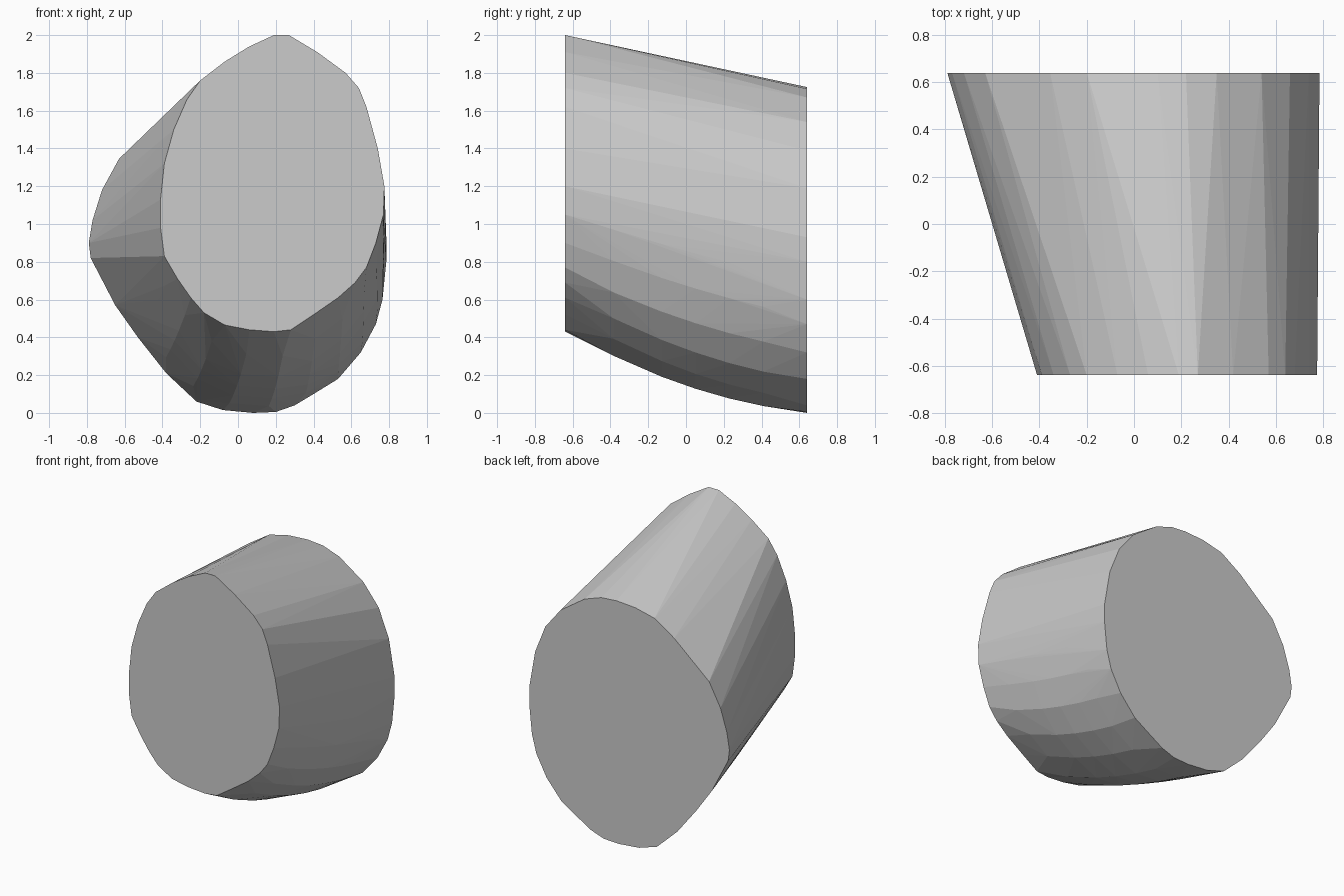
import bpy, bmesh, math

if "Cube" in bpy.data.objects:
    bpy.data.objects.remove(bpy.data.objects["Cube"])

# End outlines (x, z)
FRONT = [(.19, 2), (.27, 2), (.42, 1.91), (.57, 1.8), (.64, 1.72), (.68, 1.62), (.74, 1.4),
         (.775, 1.2), (.77, 1.05), (.73, .9), (.68, .77), (.62, .69), (.53, .61), (.4, .52),
         (.28, .44), (.19, .43), (.06, .44), (-.07, .465), (-.18, .53), (-.25, .61),
         (-.32, .71), (-.39, .83), (-.41, .98), (-.41, 1.13), (-.39, 1.32), (-.34, 1.5),
         (-.27, 1.66), (-.2, 1.76), (-.07, 1.86), (.06, 1.94)]
BACK = [(-.05, 1.715), (.1, 1.725), (.22, 1.715), (.35, 1.67), (.54, 1.54), (.66, 1.39),
        (.74, 1.19), (.785, .93), (.785, .8), (.765, .6), (.73, .47), (.65, .32), (.53, .18),
        (.4, .1), (.3, .04), (.2, .005), (.08, 0), (-.08, .015), (-.22, .06), (-.38, .21),
        (-.53, .4), (-.65, .57), (-.78, .82), (-.79, .9), (-.77, 1.02), (-.72, 1.18),
        (-.63, 1.345), (-.355, 1.58), (-.2, 1.68)]
Y = .64


def ray_point(outline, centre, ang):
    """Where a ray from the centre crosses the outline."""
    cx, cz = centre
    dx, dz = math.cos(ang), math.sin(ang)
    for (ax, az), (bx, bz) in zip(outline, outline[1:] + outline[:1]):
        ex, ez = bx - ax, bz - az
        den = dx * ez - dz * ex
        if abs(den) < 1e-9:
            continue
        r = ((ax - cx) * ez - (az - cz) * ex) / den
        s = ((ax - cx) * dz - (az - cz) * dx) / den
        if r > 0 and -1e-6 <= s <= 1 + 1e-6:
            return cx + r * dx, cz + r * dz


bm = bmesh.new()
for outline, y in ((FRONT, -Y), (BACK, Y)):
    for x, z in outline:
        bm.verts.new((x, y, z))

# Rounded underside: in-between sections that sag downward
for t in (.2, .4, .54, .68, .82):
    for deg in range(-140, 0, 14):
        a = math.radians(deg)
        fx, fz = ray_point(FRONT, (.18, 1.2), a)
        gx, gz = ray_point(BACK, (.05, .88), a)
        sag = .31 * t * (1 - t) * max(0, math.cos(a + math.radians(75))) ** 2
        bm.verts.new((fx + (gx - fx) * t, -Y + 2 * Y * t, fz + (gz - fz) * t - sag))

# Skin the sections, then merge the flat ends
res = bmesh.ops.convex_hull(bm, input=bm.verts[:])
junk = {g for k in ("geom_interior", "geom_unused") for g in res[k]
        if isinstance(g, bmesh.types.BMVert)}
bmesh.ops.delete(bm, geom=list(junk), context='VERTS')
bmesh.ops.dissolve_limit(bm, angle_limit=math.radians(.5), verts=bm.verts[:], edges=bm.edges[:])
bmesh.ops.recalc_face_normals(bm, faces=bm.faces[:])

mesh = bpy.data.meshes.new("tapered_stone")
bm.to_mesh(mesh)
bm.free()
grey = bpy.data.materials.new("grey")
grey.diffuse_color = (.6, .6, .6, 1)
grey.use_nodes = True
grey.node_tree.nodes["Principled BSDF"].inputs["Base Color"].default_value = grey.diffuse_color
mesh.materials.append(grey)
bpy.context.collection.objects.link(bpy.data.objects.new("tapered_stone", mesh))
